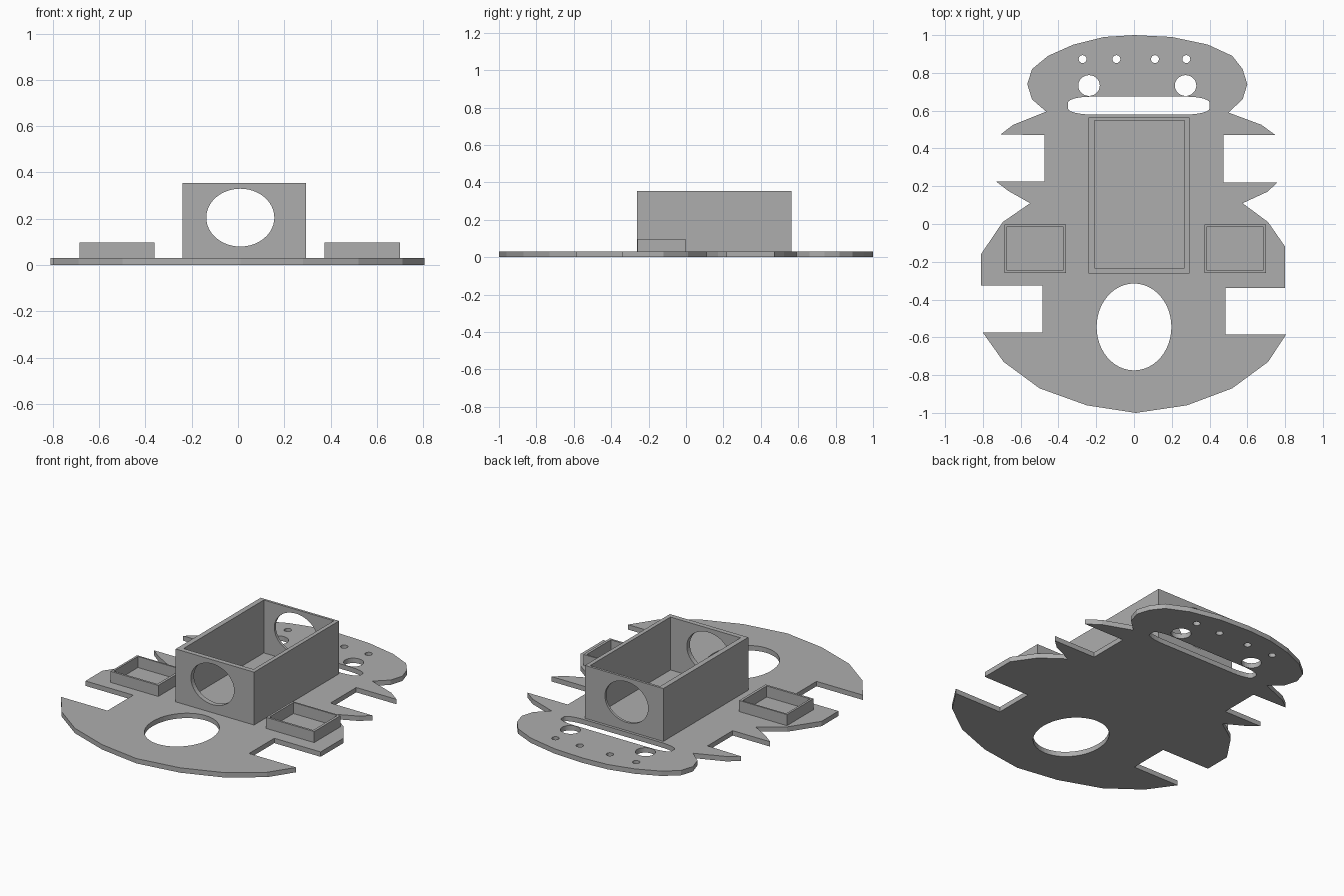
import bpy
import bmesh
from math import cos, sin, tau, pi
from mathutils import Matrix

cube = bpy.data.objects.get("Cube")
if cube:
    bpy.data.objects.remove(cube, do_unlink=True)

grey = bpy.data.materials.new("plain grey")
grey.use_nodes = True
colour = (0.42, 0.42, 0.42, 1)
grey.diffuse_color = colour
grey.node_tree.nodes["Principled BSDF"].inputs["Base Color"].default_value = colour


def ellipse(cx, cy, rx, ry, sides):
    return [(cx + rx * cos(tau * i / sides), cy + ry * sin(tau * i / sides))
            for i in range(sides)]


def rectangle(left, right, front, back):
    return [(left, front), (right, front), (right, back), (left, back)]


def rounded_slot(cx, cy, rx, ry, corner_x, corner_y, steps=6):
    """Long slot whose corners are stretched quarter ellipses."""
    points = []
    for quarter, (sx, sy) in enumerate([(1, 1), (-1, 1), (-1, -1), (1, -1)]):
        for i in range(steps + 1):
            angle = (quarter + i / steps) * pi / 2
            points.append((cx + sx * (rx - corner_x) + corner_x * cos(angle),
                           cy + sy * (ry - corner_y) + corner_y * sin(angle)))
    return points


def extruded(name, loops, bottom, top):
    """Solid from an outer loop and any hole loops, raised from bottom to top."""
    bm = bmesh.new()
    edges = []
    for loop in loops:
        verts = [bm.verts.new((x, y, bottom)) for x, y in loop]
        edges += [bm.edges.new((a, b)) for a, b in zip(verts, verts[1:] + verts[:1])]
    bmesh.ops.triangle_fill(bm, edges=edges, use_beauty=True, use_dissolve=False)
    result = bmesh.ops.extrude_face_region(bm, geom=bm.faces[:])
    raised = [g for g in result["geom"] if isinstance(g, bmesh.types.BMVert)]
    bmesh.ops.translate(bm, verts=raised, vec=(0, 0, top - bottom))
    bmesh.ops.recalc_face_normals(bm, faces=bm.faces[:])
    mesh = bpy.data.meshes.new(name)
    bm.to_mesh(mesh)
    bm.free()
    mesh.materials.append(grey)
    obj = bpy.data.objects.new(name, mesh)
    bpy.context.collection.objects.link(obj)
    return obj


# Base plate outline: left half from back to front, then right half back up
left_half = [
    (0, 1), (.2, .99), (.39, .95), (.52, .89), (.575, .82), (.6, .74),
    (.575, .66), (.5, .59), (.675, .525), (.75, .47), (.475, .47), (.475, .22),
    (.76, .22), (.705, .17), (.575, .11), (.71, .01), (.8, -.12), (.8, -.34),
    (.485, -.34), (.485, -.585), (.805, -.585), (.71, -.73), (.52, -.87),
    (.28, -.96), (.01, -1)]
right_half = [
    (-.25, -.96), (-.5, -.87), (-.69, -.73), (-.8, -.575), (-.485, -.575),
    (-.485, -.325), (-.81, -.325), (-.81, -.16), (-.695, .01), (-.55, .11),
    (-.665, .175), (-.73, .225), (-.475, .225), (-.475, .47), (-.705, .475),
    (-.64, .525), (-.465, .595), (-.54, .66), (-.565, .74), (-.54, .82),
    (-.455, .89), (-.32, .95), (-.16, .99)]

# Holes through the plate
holes = [ellipse(0, -.545, .198, .23, 48),
         rounded_slot(.025, .627, .375, .047, .12, .032)]
holes += [ellipse(x, .733, .057, .055, 28) for x in (-.238, .273)]
holes += [ellipse(x, .873, .021, .021, 16) for x in (-.272, -.093, .111, .277)]

thickness = .03
extruded("base_plate", [left_half + right_half] + holes, 0, thickness)

# Open-topped main box with a round port through its front and back walls
box = extruded("main_box", [rectangle(-.24, .293, -.262, .563),
                            rectangle(-.208, .268, -.232, .548)], thickness, .355)
cutter = extruded("port_cutter", [ellipse(.01, .205, .147, .125, 48)], -1, 1)
cutter.data.transform(Matrix.Rotation(pi / 2, 4, "X"))
cutter.hide_render = True
cut = box.modifiers.new("ports", "BOOLEAN")
cut.operation = "DIFFERENCE"
cut.solver = "EXACT"
cut.object = cutter
bpy.context.view_layer.update()
evaluated = box.evaluated_get(bpy.context.evaluated_depsgraph_get())
finished = bpy.data.meshes.new_from_object(evaluated)
box.modifiers.clear()
box.data = finished
bpy.data.objects.remove(cutter, do_unlink=True)

# Shallow open trays either side of the box
for name, left, right in (("left_tray", .373, .7), ("right_tray", -.685, -.36)):
    extruded(name, [rectangle(left, right, -.26, -.002),
                    rectangle(left + .013, right - .016, -.247, -.012)],
             thickness, .098)
